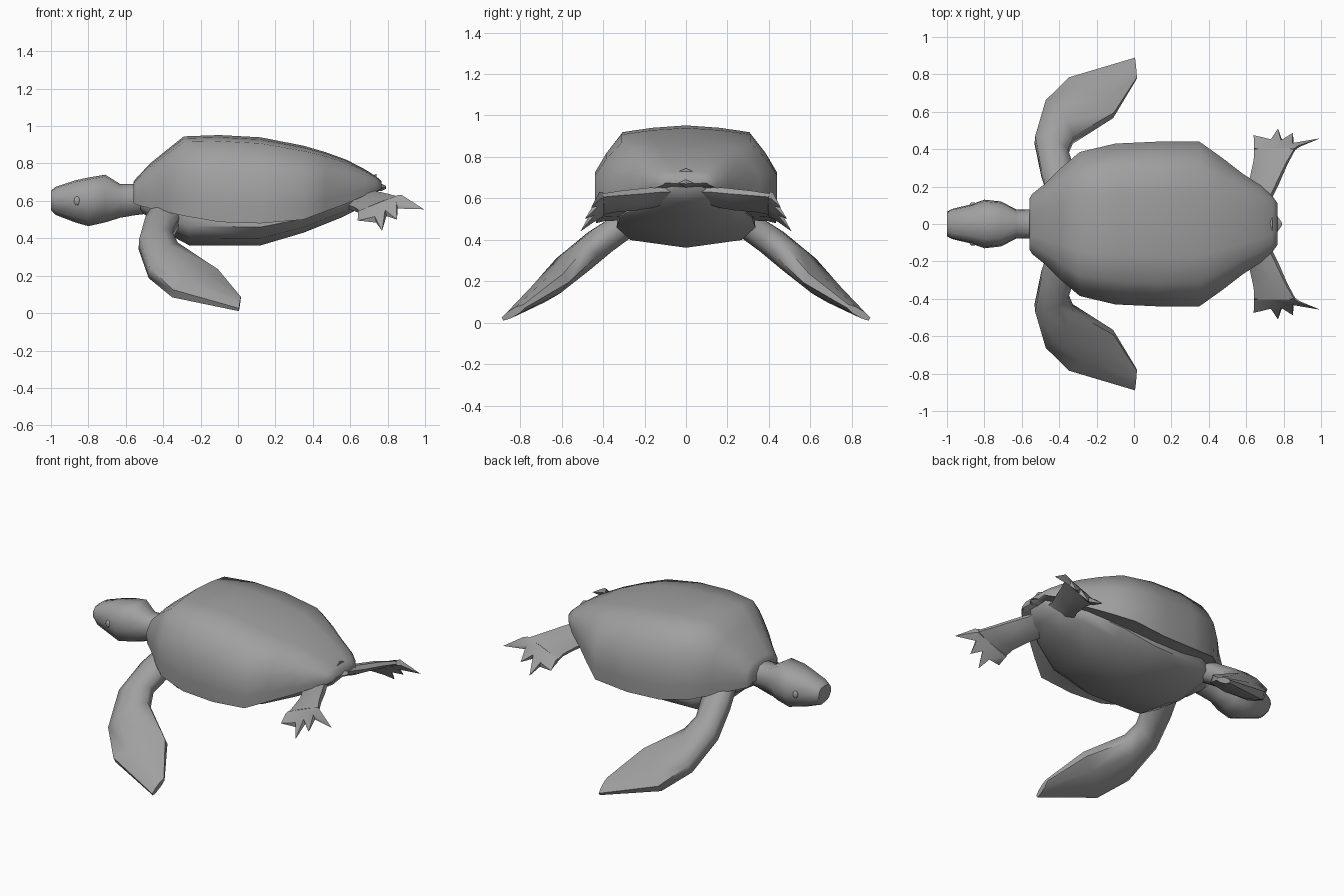
import bpy, bmesh, math
from mathutils import Vector

if "Cube" in bpy.data.objects:
    bpy.data.objects.remove(bpy.data.objects["Cube"])

grey = bpy.data.materials.new("turtle grey")
grey.diffuse_color = (0.35, 0.35, 0.35, 1)
grey.use_nodes = True
grey.node_tree.nodes["Principled BSDF"].inputs["Base Color"].default_value = grey.diffuse_color


def finish(name, bm, angle=50):
    """Turn a bmesh into a smooth-shaded grey object."""
    bmesh.ops.remove_doubles(bm, verts=bm.verts, dist=0.0005)
    bmesh.ops.recalc_face_normals(bm, faces=bm.faces)
    me = bpy.data.meshes.new(name)
    bm.to_mesh(me)
    bm.free()
    me.materials.append(grey)
    ob = bpy.data.objects.new(name, me)
    bpy.context.collection.objects.link(ob)
    bpy.ops.object.select_all(action='DESELECT')
    ob.select_set(True)
    bpy.context.view_layer.objects.active = ob
    bpy.ops.object.shade_smooth_by_angle(angle=math.radians(angle))
    return ob


def loft(bm, rings):
    """Skin a list of equal-length closed rings and cap both ends."""
    vs = [[bm.verts.new(p) for p in r] for r in rings]
    n = len(vs[0])
    for a, b in zip(vs, vs[1:]):
        for i in range(n):
            j = (i + 1) % n
            bm.faces.new((a[i], a[j], b[j], b[i]))
    bm.faces.new(vs[0])
    bm.faces.new(vs[-1])


def symmetric(x, half):
    """Ring at x from a half section that starts and ends on the centre line."""
    return [(x, y, z) for y, z in half] + [(x, -y, z) for y, z in half[-2:0:-1]]


def blade(lead, trail, direction, thick, edge=.5):
    """Flat limb section with blunt edges, between a leading and a trailing edge."""
    l, t = Vector(lead), Vector(trail)
    n = (t - l).cross(Vector(direction)).normalized() * thick / 2
    upper = [l + n * edge, l.lerp(t, .3) + n, l.lerp(t, .7) + n, t + n * edge]
    lower = [t - n * edge, l.lerp(t, .7) - n, l.lerp(t, .3) - n, l - n * edge]
    return upper + lower


def flip(p, s):
    return Vector((p[0], p[1] * s, p[2]))


# Upper shell: x, half width, top, rim
shell = [(-.56, .135, .70, .59), (-.545, .16, .72, .58), (-.47, .22, .80, .56),
         (-.39, .30, .865, .542), (-.29, .385, .945, .52), (-.1, .43, .952, .487),
         (.12, .44, .94, .48), (.35, .44, .895, .50), (.47, .355, .86, .545),
         (.58, .27, .82, .585), (.68, .205, .768, .63), (.74, .15, .73, .65),
         (.768, .11, .705, .665)]
bm = bmesh.new()
rings = []
for x, w, top, rim in shell:
    h = top - rim
    rings.append(symmetric(x, [(0, top), (.38 * w, top - .025 * h), (.71 * w, top - .07 * h),
                               (.87 * w, rim + .74 * h), (w, rim + .53 * h), (w, rim + .2 * h),
                               (.985 * w, rim), (.9 * w, rim + .01), (0, rim + .06 * h)]))
loft(bm, rings)
finish("upper_shell", bm)

# Belly plate: x, half width, bottom, side height
belly = [(-.52, .09, .54, .58), (-.42, .19, .475, .53), (-.35, .26, .41, .49),
         (-.26, .32, .362, .465), (.12, .335, .362, .46), (.35, .32, .43, .505),
         (.55, .23, .51, .575), (.68, .13, .575, .62), (.74, .07, .635, .655)]
bm = bmesh.new()
loft(bm, [symmetric(x, [(0, b), (.8 * w, b + .38 * (s - b)), (w, s),
                        (.98 * w, s + .06), (0, s + .09)]) for x, w, b, s in belly])
finish("belly_plate", bm)

# Head and neck: x, half width, bottom, top
head = [(-1, .065, .55, .655), (-.975, .08, .525, .675), (-.87, .105, .485, .71),
        (-.80, .13, .465, .725), (-.71, .12, .485, .74), (-.63, .078, .51, .69),
        (-.56, .078, .522, .69), (-.42, .08, .54, .69)]
bm = bmesh.new()
loft(bm, [symmetric(x, [(0, t), (.6 * w, t - .04 * (t - b)), (.93 * w, b + .74 * (t - b)),
                        (w, b + .45 * (t - b)), (.65 * w, b + .12 * (t - b)), (0, b)])
          for x, w, b, t in head])
finish("head_and_neck", bm)

# Tail stub
bm = bmesh.new()
loft(bm, [symmetric(x, [(0, .675 + h), (w, .672), (0, .67 - h)])
          for x, w, h in ((.68, .08, .02), (.765, .045, .018), (.792, .006, .004))])
finish("tail", bm)

# Front flipper: leading edge, trailing edge, thickness
fore = [((-.45, .14, .57), (-.29, .17, .53), .11),
        ((-.495, .27, .49), (-.32, .28, .48), .13),
        ((-.53, .45, .37), (-.355, .38, .41), .14),
        ((-.475, .64, .215), (-.325, .45, .35), .14),
        ((-.35, .77, .105), (-.11, .58, .215), .10),
        ((.005, .885, .018), (.015, .78, .08), .035)]

# Rear flipper: left edge, right edge, thickness; the root runs to the centre line
palm = [((.55, 0, .585), (.72, 0, .645), .06), ((.57, .12, .575), (.715, .11, .645), .06),
        ((.625, .24, .555), (.765, .21, .635), .06),
        ((.645, .34, .545), (.815, .32, .625), .05), ((.645, .40, .53), (.86, .40, .615), .036)]
# Valleys between the toes, and toe tips
webs = [(.645, .42, .525), (.735, .45, .50), (.79, .445, .535), (.85, .43, .575), (.88, .415, .615)]
toes = [(.64, .475, .495), (.77, .51, .44), (.85, .488, .50), (.995, .458, .555)]

for s, side in ((-1, "right"), (1, "left")):
    bm = bmesh.new()
    rings = []
    for i, (l, t, th) in enumerate(fore):
        a, b = fore[max(i - 1, 0)], fore[min(i + 1, len(fore) - 1)]
        d = Vector(b[0]) + Vector(b[1]) - Vector(a[0]) - Vector(a[1])
        rings.append([flip(p, s) for p in blade(l, t, d, th)])
    loft(bm, rings)
    finish(side + "_front_flipper", bm, 60)

    bm = bmesh.new()
    loft(bm, [[flip(p, s) for p in blade(l, t, (.3, 1, -.1), th)] for l, t, th in palm])
    finish(side + "_rear_flipper", bm)

    # Webbed, pointed toes along the palm's outer edge
    bm = bmesh.new()
    l, t = Vector(palm[-1][0]), Vector(palm[-1][1])
    up = Vector((-.004, .003, .016))

    def pair(p):
        return [bm.verts.new(flip(Vector(p) + k * up, s)) for k in (1, -1)]
    base = [pair(l.lerp(t, k / 4)) for k in range(5)]
    web = [pair(p) for p in webs]
    for k, p in enumerate(toes):
        tip = bm.verts.new(flip(p, s))
        for h in (0, 1):
            bm.faces.new((base[k][h], base[k + 1][h], web[k + 1][h], web[k][h]))
            bm.faces.new((web[k][h], web[k + 1][h], tip))
            bm.faces.new((web[k + h][0], web[k + h][1], tip))
    for k in (0, 4):
        bm.faces.new(base[k] + web[k][::-1])
    finish(side + "_rear_toes", bm, 40)

    # Eye
    bm = bmesh.new()
    bmesh.ops.create_uvsphere(bm, u_segments=10, v_segments=6, radius=1)
    for v in bm.verts:
        v.co = Vector((-.86 + v.co.x * .018, s * .104 + v.co.y * .012, .60 + v.co.z * .024))
    finish(side + "_eye", bm)
